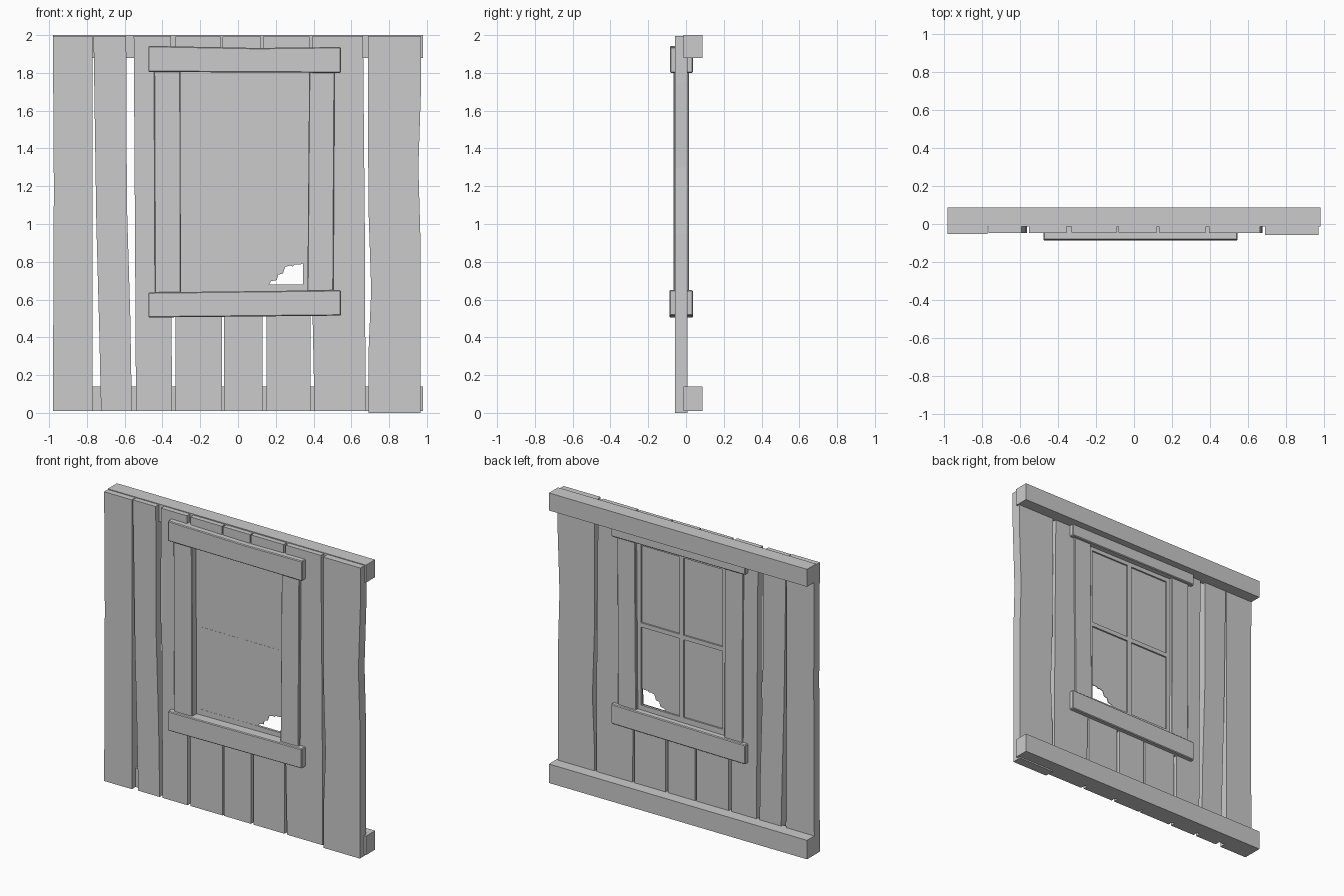
import bpy
import bmesh

cube = bpy.data.objects.get("Cube")
if cube:
    bpy.data.objects.remove(cube, do_unlink=True)

GREY = (0.6, 0.6, 0.6, 1)
mat = bpy.data.materials.new("weathered_grey")
mat.use_nodes = True
mat.diffuse_color = GREY
mat.node_tree.nodes["Principled BSDF"].inputs["Base Color"].default_value = GREY


def slab(name, outline, front, back, bevel=0):
    """Extrude an x-z outline from the front depth to the back depth."""
    bm = bmesh.new()
    face = bm.faces.new([bm.verts.new((x, front, z)) for x, z in outline])
    new = bmesh.ops.extrude_face_region(bm, geom=[face])["geom"]
    moved = [v for v in new if isinstance(v, bmesh.types.BMVert)]
    bmesh.ops.translate(bm, verts=moved, vec=(0, back - front, 0))
    bmesh.ops.recalc_face_normals(bm, faces=bm.faces)
    mesh = bpy.data.meshes.new(name)
    bm.to_mesh(mesh)
    bm.free()
    mesh.materials.append(mat)
    obj = bpy.data.objects.new(name, mesh)
    bpy.context.collection.objects.link(obj)
    if bevel:
        mod = obj.modifiers.new("worn_edges", "BEVEL")
        mod.width = bevel
        mod.segments = 1
    return obj


def box(name, x0, x1, z0, z1, front, back, bevel=0):
    return slab(name, [(x0, z0), (x1, z0), (x1, z1), (x0, z1)], front, back, bevel)


def plank(name, left, right, front, back=0.008):
    """Board whose side edges run from bottom to top as (x, z) points."""
    return slab(name, left + right[::-1], front, back)


# Back rails
for name, z0, z1 in (("bottom_rail", 0.01, 0.14), ("top_rail", 1.88, 2.0)):
    box(name, -0.98, 0.98, z0, z1, -0.012, 0.087)

# Full-height boards with slightly crooked edges
plank("board_1", [(-0.98, 0.01), (-0.975, 1.2), (-0.98, 1.995)],
      [(-0.77, 0.01), (-0.77, 1.995)], -0.052)
plank("board_2", [(-0.725, 0.01), (-0.735, 0.45), (-0.75, 1.0), (-0.765, 1.995)],
      [(-0.562, 0.01), (-0.57, 0.5), (-0.588, 1.1), (-0.592, 1.995)], -0.047)
plank("board_3", [(-0.54, 0.01), (-0.545, 0.9), (-0.552, 1.995)],
      [(-0.35, 0.01), (-0.355, 1.995)], -0.047)
plank("board_7", [(0.405, 0.01), (0.395, 0.5), (0.395, 1.995)],
      [(0.675, 0.01), (0.672, 0.9), (0.662, 1.995)], -0.047)
plank("board_8", [(0.69, 0), (0.69, 0.3), (0.705, 0.65), (0.69, 1.1), (0.688, 1.995)],
      [(0.965, 0), (0.965, 0.95), (0.955, 1.3), (0.97, 1.75), (0.97, 1.995)], -0.058)

# Short boards below and above the window
for i, (b0, b1, t0, t1) in enumerate([(-0.33, -0.085, -0.33, -0.09),
                                      (-0.075, 0.13, -0.082, 0.122),
                                      (0.15, 0.385, 0.132, 0.378)], 4):
    plank(f"board_{i}_lower", [(b0, 0.01), (b0, 0.58)], [(b1, 0.01), (b1, 0.58)], -0.045)
    plank(f"board_{i}_upper", [(t0, 1.85), (t0, 1.993)], [(t1, 1.85), (t1, 1.993)], -0.045)

# Window casing
slab("left_hand_casing", [(-0.44, 0.6), (-0.302, 0.6), (-0.305, 1.85), (-0.445, 1.85)],
     -0.066, 0.017, 0.004)
slab("right_hand_casing", [(0.367, 0.6), (0.505, 0.6), (0.512, 1.85), (0.377, 1.85)],
     -0.066, 0.017, 0.004)
slab("window_head", [(-0.475, 1.805), (0.545, 1.8), (0.545, 1.937), (0.1, 1.932), (-0.475, 1.943)],
     -0.085, 0.037, 0.005)
slab("window_sill", [(-0.475, 0.505), (0.545, 0.515), (0.545, 0.65), (-0.475, 0.638)],
     -0.088, 0.037, 0.005)

# Sash frame and glazing bars
L, R, B, T = -0.275, 0.345, 0.68, 1.775
MX, MZ, BAR = 0.035, 1.23, 0.015
FRONT, BACK = -0.019, -0.003
box("sash_left_stile", L - 0.035, L, 0.62, 1.82, FRONT, BACK)
box("sash_right_stile", R, R + 0.035, 0.62, 1.82, FRONT, BACK)
box("sash_bottom", L, R, 0.62, B, FRONT, BACK)
box("sash_top", L, R, T, 1.82, FRONT, BACK)
box("upright_bar", MX - BAR, MX + BAR, B, T, FRONT, BACK)
box("cross_bar_a", L, MX - BAR, MZ - BAR, MZ + BAR, FRONT, BACK)
box("cross_bar_b", MX + BAR, R, MZ - BAR, MZ + BAR, FRONT, BACK)

# Panes, one with a broken corner
box("pane_upper_a", L, MX - BAR, MZ + BAR, T, -0.018, -0.014)
box("pane_upper_b", MX + BAR, R, MZ + BAR, T, -0.018, -0.014)
box("pane_lower_a", L, MX - BAR, B, MZ - BAR, -0.018, -0.014)
jagged = [(0.163, B), (0.175, 0.697), (0.205, 0.703), (0.213, 0.732), (0.238, 0.738),
          (0.25, 0.773), (0.275, 0.78), (0.29, 0.775), (0.3, 0.786), (0.33, 0.785), (R, 0.793)]
slab("broken_pane", [(MX + BAR, B)] + jagged + [(R, MZ - BAR), (MX + BAR, MZ - BAR)],
     -0.018, -0.014)
